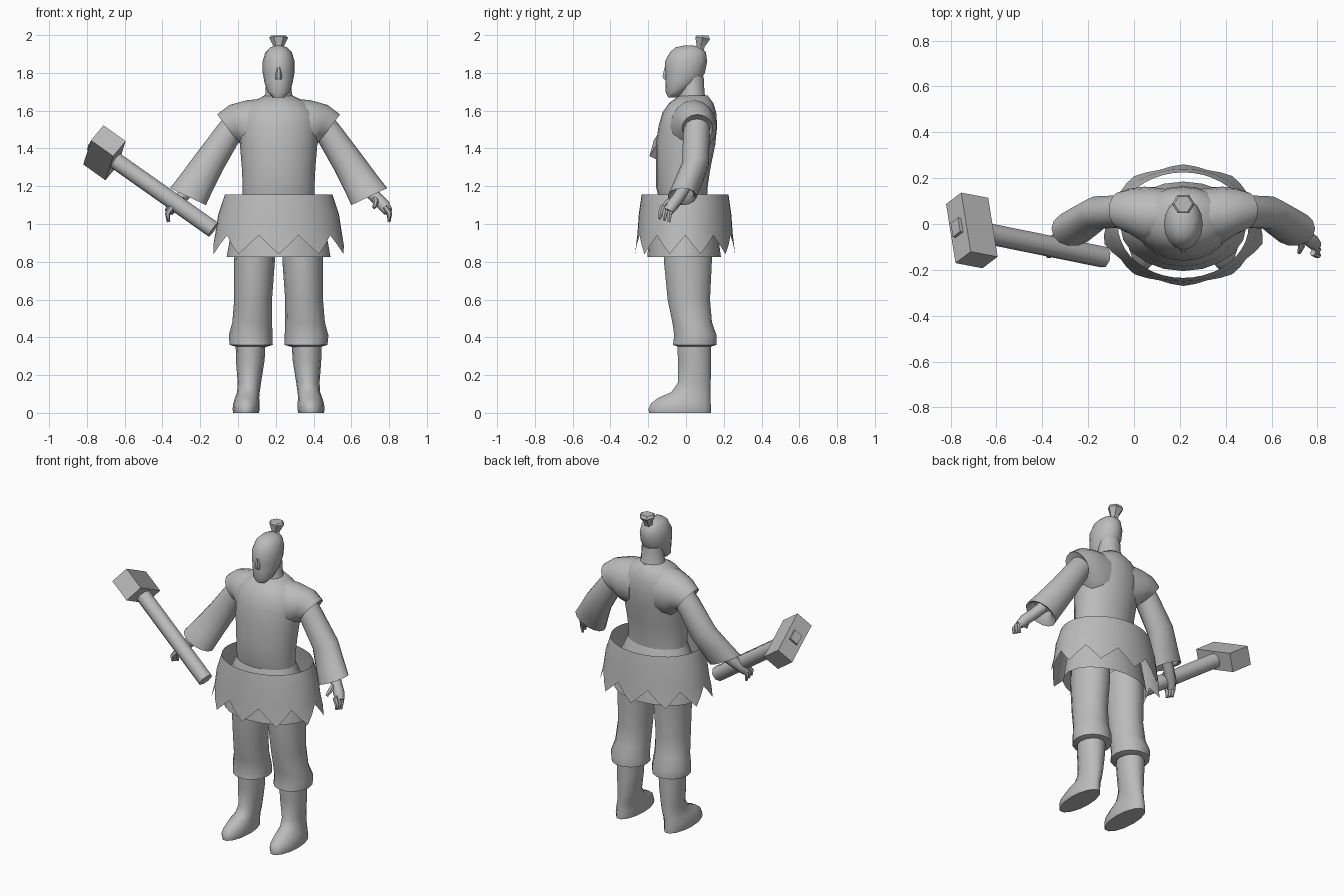
import bpy, bmesh, math
from mathutils import Vector as V

if "Cube" in bpy.data.objects:
    bpy.data.objects.remove(bpy.data.objects["Cube"])

CX = 0.215  # body centre line
grey = bpy.data.materials.new("plain_grey")
grey.diffuse_color = (0.5, 0.5, 0.5, 1)
grey.use_nodes = True
grey.node_tree.nodes["Principled BSDF"].inputs["Base Color"].default_value = grey.diffuse_color


def finish(name, bm, angle=50):
    bmesh.ops.recalc_face_normals(bm, faces=bm.faces)
    me = bpy.data.meshes.new(name)
    bm.to_mesh(me)
    bm.free()
    me.materials.append(grey)
    me.shade_smooth()
    me.set_sharp_from_angle(angle=math.radians(angle))
    ob = bpy.data.objects.new(name, me)
    bpy.context.collection.objects.link(ob)
    return ob


def loft(name, rings, n=14, caps=(True, True), angle=50):
    """Skin rings given as (centre, half axis u, half axis v)."""
    bm = bmesh.new()
    rows = []
    for c, u, v in rings:
        rows.append([bm.verts.new(V(c) + V(u) * math.cos(2 * math.pi * i / n)
                                  + V(v) * math.sin(2 * math.pi * i / n)) for i in range(n)])
    for a, b in zip(rows, rows[1:]):
        for i in range(n):
            j = (i + 1) % n
            bm.faces.new((a[i], a[j], b[j], b[i]))
    for row, cap in ((rows[0], caps[0]), (rows[-1], caps[1])):
        if cap:
            bm.faces.new(row)
    return finish(name, bm, angle)


def upright(x, rows):
    """Level rings from (z, half width, front y, back y)."""
    return [((x, (a + b) / 2, z), (rx, 0, 0), (0, (b - a) / 2, 0)) for z, rx, a, b in rows]


def slanted(s, rows):
    """Limb rings from (top x, top z, bottom x, bottom z, y, half depth)."""
    return [((CX + s * (tx + bx) / 2, y, (tz + bz) / 2),
             (s * (tx - bx) / 2, 0, (tz - bz) / 2), (0, ry, 0))
            for tx, tz, bx, bz, y, ry in rows]


def tube(name, pts, n=6):
    """Tapered tube through (x, y, z, radius) points."""
    p = [V(q[:3]) for q in pts]
    rings = []
    for i, q in enumerate(pts):
        d = (p[min(i + 1, len(p) - 1)] - p[max(i - 1, 0)]).normalized()
        u = d.cross(V((0, 1, 0.1))).normalized()
        rings.append((p[i], u * q[3], d.cross(u) * q[3]))
    return loft(name, rings, n)


def block(name, c, axes, half):
    """Box along three given axes."""
    bm = bmesh.new()
    bmesh.ops.create_cube(bm, size=2)
    for v in bm.verts:
        v.co = V(c) + sum((axes[i] * half[i] * v.co[i] for i in range(3)), V())
    return finish(name, bm, 20)


# torso, neck and head
loft("torso", upright(CX, [
    (1.12, .19, -.14, .11), (1.2, .19, -.16, .115), (1.3, .195, -.16, .13),
    (1.42, .205, -.16, .155), (1.52, .21, -.145, .165), (1.59, .2, -.125, .16),
    (1.64, .15, -.09, .145), (1.68, .075, -.035, .115)]), 20)
loft("neck", upright(CX, [(1.63, .1, -.05, .12), (1.69, .07, -.035, .1),
                          (1.78, .065, -.03, .095)]))
loft("head", upright(CX, [
    (1.67, .03, -.095, -.05), (1.70, .06, -.108, 0), (1.75, .075, -.108, .07),
    (1.80, .084, -.11, .1), (1.86, .085, -.112, .112), (1.91, .07, -.085, .105),
    (1.935, .045, -.055, .08), (1.945, .015, -.01, .04)]), 16)
loft("nose", upright(CX, [(1.765, .016, -.118, -.09), (1.78, .018, -.127, -.09),
                          (1.83, .01, -.115, -.09)]), 6)
loft("topknot", [((CX, .065, 1.91), (.03, 0, 0), (0, .03, 0)),
                 ((CX, .078, 1.94), (.027, 0, 0), (0, .025, 0)),
                 ((CX, .088, 1.985), (.05, 0, 0), (0, .045, -.008)),
                 ((CX, .088, 1.997), (.04, 0, 0), (0, .036, 0))], 6, angle=25)

# inner skirt hanging from the waist
loft("inner_skirt", upright(CX, [(1.15, .19, -.155, .115), (1.05, .235, -.185, .155),
                                 (.825, .275, -.205, .185)]), 20, (False, False))

# outer skirt with a torn zigzag hem
bm = bmesh.new()
N = 40
rows = []
for z, rx, ry in ((1.155, .285, .23), (1.05, .32, .245), (.95, .335, .252), (None, 0, 0)):
    row = []
    for i in range(N):
        zz, a, b = z, rx, ry
        if z is None:
            tip = abs(i % 4 - 2) / 2        # 1 at a tip, 0 at a notch
            zz, a, b = .94 - .1 * tip, .337 + .025 * tip, .253 + .012 * tip
        t = 2 * math.pi * i / N
        row.append(bm.verts.new((CX + a * math.sin(t), -.005 - b * math.cos(t), zz)))
    rows.append(row)
for a, b in zip(rows, rows[1:]):
    for i in range(N):
        j = (i + 1) % N
        bm.faces.new((a[i], a[j], b[j], b[i]))
finish("outer_skirt", bm)

for s, side in ((1, "left"), (-1, "right")):
    # flared shoulder cap and bell-shaped sleeve with a hollow cuff
    loft(side + "_shoulder_cap", slanted(s, [
        (.07, 1.665, .1, 1.36, .035, .12), (.17, 1.655, .17, 1.38, .04, .123),
        (.26, 1.63, .2, 1.42, .055, .1), (.325, 1.58, .215, 1.435, .06, .082),
        (.3, 1.56, .2, 1.46, .06, .065)]), 16)
    loft(side + "_sleeve", slanted(s, [
        (.26, 1.6, .19, 1.45, .06, .065), (.325, 1.52, .213, 1.43, .055, .072),
        (.45, 1.355, .298, 1.28, .05, .072), (.52, 1.26, .35, 1.175, .01, .076),
        (.575, 1.19, .385, 1.1, -.02, .076), (.555, 1.19, .41, 1.125, -.02, .06),
        (.53, 1.23, .42, 1.18, -.005, .05)]), 14)
    # hand, bent fingers and thumb
    X = lambda x: CX + s * x
    tube(side + "_hand", [(X(.47), -.01, 1.19, .035), (X(.515), -.04, 1.14, .033),
                          (X(.56), -.075, 1.095, .033), (X(.58), -.095, 1.065, .025)], 8)
    for k in range(3):
        y = -.075 - .025 * k
        tube(side + "_finger", [(X(.565), y, 1.09, .015), (X(.588), y - .012, 1.055, .014),
                                (X(.584), y - .015, 1.01 + .008 * k, .008)])
    tube(side + "_thumb", [(X(.51), -.045, 1.14, .017), (X(.515), -.1, 1.115, .015),
                           (X(.505), -.125, 1.085, .009)])
    # baggy trouser leg, gathered below the knee
    legs = [(.92, .125, .105, -.12, .14), (.8, .128, .108, -.12, .14),
            (.6, .135, .1, -.1, .13), (.48, .14, .105, -.075, .14),
            (.41, .148, .116, -.065, .165), (.36, .145, .114, -.072, .165),
            (.35, .145, .08, -.04, .13)]
    loft(side + "_trouser_leg", [((X(dx), (a + b) / 2, z), (rx, 0, 0), (0, (b - a) / 2, 0))
                                 for z, dx, rx, a, b in legs])
    # boot shaft running into the foot
    boot = [(.4, .148, .08, -.05, .135), (.28, .15, .076, -.045, .135),
            (.16, .155, .062, -.045, .133), (.11, .16, .06, -.08, .133),
            (.08, .167, .064, -.15, .134), (.05, .17, .07, -.19, .135),
            (.02, .172, .072, -.203, .137), (0, .172, .068, -.2, .137)]
    loft(side + "_boot", [((X(dx), (a + b) / 2, z), (rx, 0, 0), (0, (b - a) / 2, 0))
                          for z, dx, rx, a, b in boot])

# hammer: handle, head block and stub of the handle on top
d = V((-.805, .155, .573)).normalized()
l = V((-.142, .887, -.44))
l = (l - d * l.dot(d)).normalized()
w = d.cross(l)
end, head = V((-.13, -.145, .97)), V((-.707, -.028, 1.377))
loft("hammer_handle", [(end, l * .047, w * .047), (head, l * .047, w * .047)], 8)
block("hammer_head", head, (l, d, w), (.145, .073, .0575))
block("hammer_stub", head + d * .075, (l, d, w), (.034, .014, .028))
